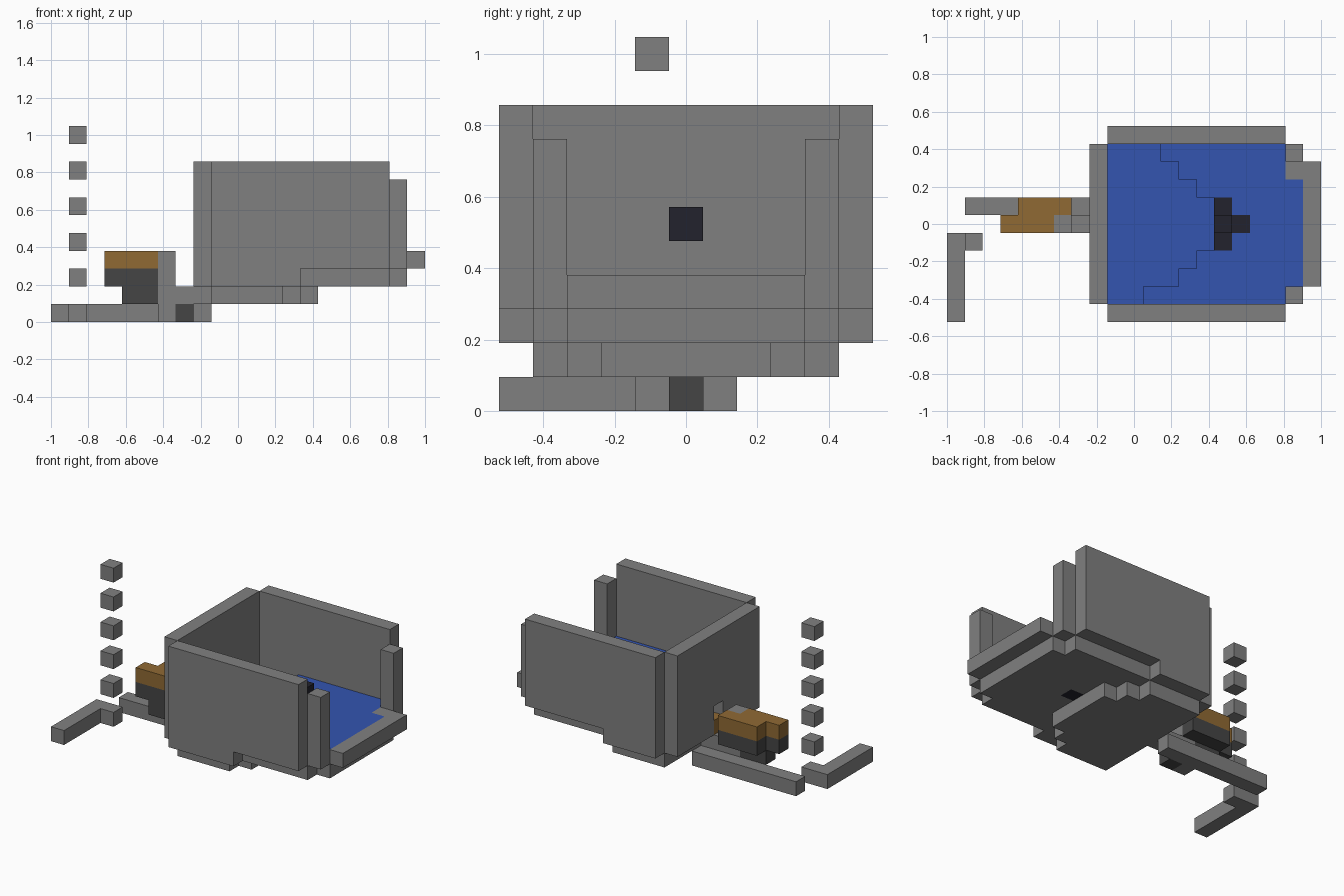
import bpy
import bmesh

CELL = 2 / 21  # edge length of one block

default = bpy.data.objects.get("Cube")
if default:
    bpy.data.objects.remove(default, do_unlink=True)


def make_material(name, rgb):
    mat = bpy.data.materials.new(name)
    mat.use_nodes = True
    colour = (*rgb, 1.0)
    mat.diffuse_color = colour
    mat.node_tree.nodes["Principled BSDF"].inputs["Base Color"].default_value = colour
    return mat


stone = make_material("stone grey", (0.216, 0.216, 0.216))
charcoal = make_material("charcoal", (0.06, 0.06, 0.06))
iron = make_material("dark iron", (0.016, 0.016, 0.026))
wood = make_material("wood brown", (0.279, 0.144, 0.034))
blue = make_material("water blue", (0.033, 0.09, 0.434))


def blocks(name, mat, *spans):
    """One object from boxes, each span being x, y and z cell ranges (end excluded)."""
    bm = bmesh.new()
    for xs, ys, zs in spans:
        verts = bmesh.ops.create_cube(bm, size=1)["verts"]
        for v in verts:
            v.co = [(r[0] if c < 0 else r[1]) for r, c in zip((xs, ys, zs), v.co)]
            v.co.x -= 10.5
            v.co.y -= 5.5
            v.co *= CELL
    mesh = bpy.data.meshes.new(name)
    bm.to_mesh(mesh)
    bm.free()
    mesh.materials.append(mat)
    obj = bpy.data.objects.new(name, mesh)
    bpy.context.scene.collection.objects.link(obj)
    return obj


ROWS = range(1, 10)
# column where the deep end stops, row by row
DEEP_END = dict(zip(ROWS, (11, 13, 14, 15, 15, 15, 14, 13, 12)))


def row(j):
    return (j, j + 1)


def plate_end(j):
    return 15 - max(0, abs(j - 5) - 2)


# basin walls
blocks("front_wall", stone,
       ((9, 19), row(0), (3, 9)), ((9, 14), row(0), (2, 3)))
blocks("back_wall", stone,
       ((9, 19), row(10), (3, 9)), ((9, 13), row(10), (2, 3)))
blocks("side_wall", stone,
       ((8, 9), (1, 5), (2, 9)), ((8, 9), (6, 10), (2, 9)), ((8, 9), row(5), (4, 9)))
blocks("wall_opening_sill", wood, ((8, 9), row(5), (2, 3)))
for label, j in (("front", 1), ("back", 9)):
    blocks(label + "_corner_post", stone, ((19, 20), row(j), (3, 8)))
blocks("basin_lip", stone, ((20, 21), (2, 9), (3, 4)), ((19, 20), row(8), (3, 4)))

# stepped floor, deep on one side and shallow on the other
blocks("deep_floor", stone, *[((9, plate_end(j)), row(j), (1, 2)) for j in ROWS])
blocks("shallow_floor", stone,
       *[((DEEP_END[j] + (j == 5), 20 if 2 <= j <= 8 else 19), row(j), (2, 3))
         for j in ROWS])

# water, one layer thick, leaving room for the drain
blocks("deep_water", blue, *[((9, DEEP_END[j]), row(j), (2, 3)) for j in ROWS])
drain_gap = {4: 1, 5: 2, 6: 1}
blocks("shallow_water", blue,
       *[((DEEP_END[j] + drain_gap.get(j, 0), 20 if 2 <= j <= 7 else 19), row(j), (3, 4))
         for j in ROWS])

# drain and its raised knob
blocks("drain", iron,
       ((15, 16), (4, 7), (3, 4)), ((16, 17), row(5), (3, 4)), ((15, 16), row(5), (2, 3)))
blocks("drain_knob", iron, ((15, 16), row(5), (5, 6)))

# burner beside the basin
blocks("burner_top", wood, ((4, 7), row(6), (3, 4)), ((3, 6), row(5), (3, 4)))
blocks("burner_body", charcoal,
       ((4, 7), row(6), (2, 3)), ((3, 6), row(5), (2, 3)), ((4, 6), row(5), (1, 2)))
blocks("pipe", stone,
       ((6, 7), row(5), (0, 4)), ((7, 9), row(5), (1, 2)))
blocks("pipe_valve", charcoal, ((7, 8), row(5), (0, 1)))

# ground channel
blocks("ground_channel", stone, ((1, 9), row(6), (0, 1)))
blocks("ground_corner", stone, ((0, 1), (0, 5), (0, 1)), ((1, 2), row(4), (0, 1)))

# rising column of separate blocks
for n, k in enumerate(range(2, 11, 2), 1):
    blocks(f"floating_block_{n}", stone, ((1, 2), row(4), (k, k + 1)))
